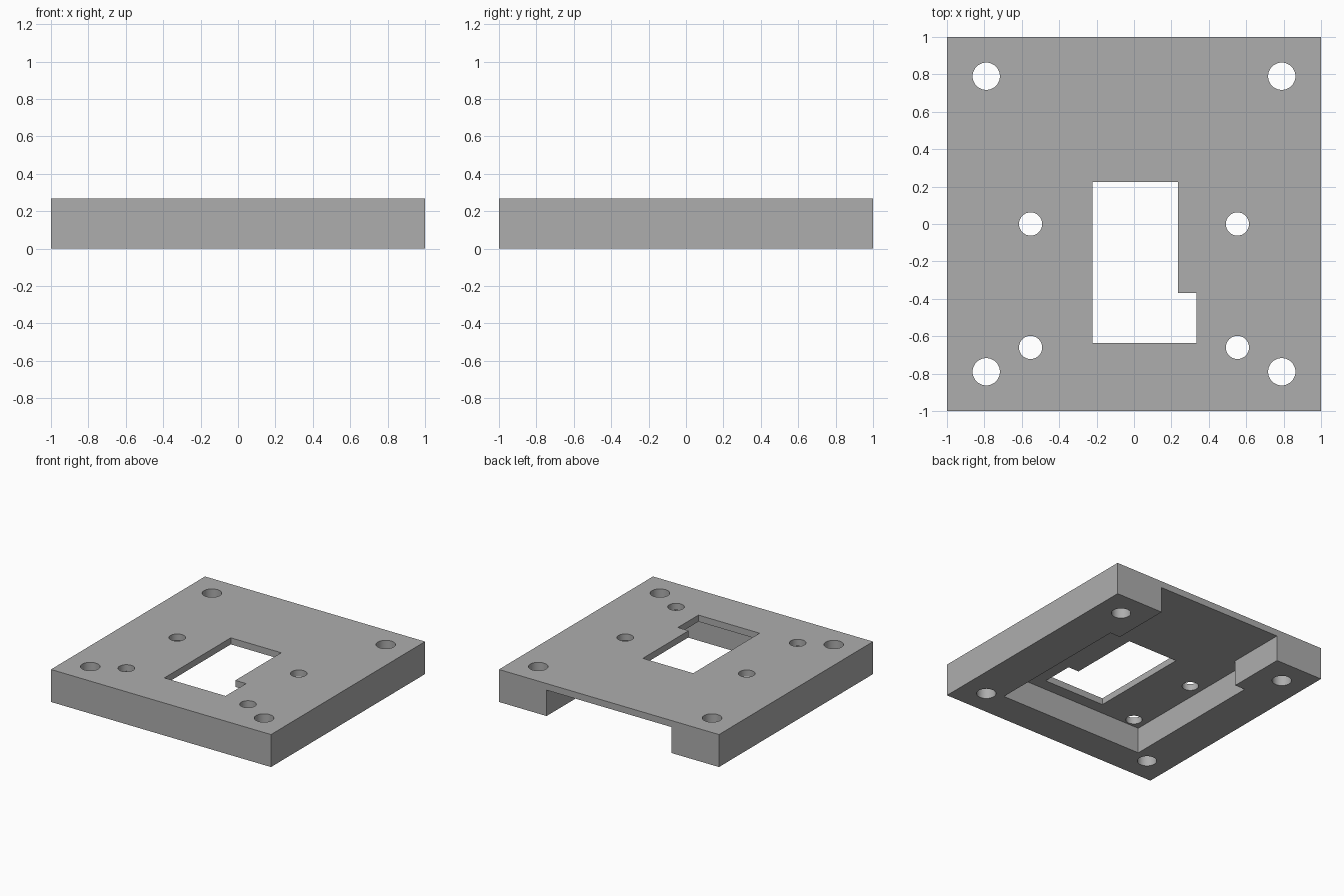
import bpy
import bmesh

if "Cube" in bpy.data.objects:
    bpy.data.objects.remove(bpy.data.objects["Cube"], do_unlink=True)

HEIGHT = 0.267
CEILING = 0.213   # underside of the thin top plate

grey = bpy.data.materials.new("plain grey")
grey.use_nodes = True
colour = (0.42, 0.42, 0.42, 1)
grey.diffuse_color = colour
grey.node_tree.nodes["Principled BSDF"].inputs["Base Color"].default_value = colour


def prism(name, outline, z0, z1):
    """Solid made by raising a flat outline from z0 to z1."""
    bm = bmesh.new()
    face = bm.faces.new([bm.verts.new((x, y, z0)) for x, y in outline])
    raised = bmesh.ops.extrude_face_region(bm, geom=[face])["geom"]
    verts = [v for v in raised if isinstance(v, bmesh.types.BMVert)]
    bmesh.ops.translate(bm, verts=verts, vec=(0, 0, z1 - z0))
    bmesh.ops.recalc_face_normals(bm, faces=bm.faces)
    mesh = bpy.data.meshes.new(name)
    bm.to_mesh(mesh)
    bm.free()
    mesh.materials.append(grey)
    obj = bpy.data.objects.new(name, mesh)
    bpy.context.collection.objects.link(obj)
    return obj


def drill(x, y, radius):
    bpy.ops.mesh.primitive_cylinder_add(vertices=48, radius=radius, depth=1, location=(x, y, 0))
    obj = bpy.context.object
    obj.name = "hole_cutter"
    obj.data.materials.append(grey)
    return obj


# Square block
plate = prism("mounting_plate", [(-1, -1), (1, -1), (1, 1), (-1, 1)], 0, HEIGHT)

# Pocket underneath, narrowing to a channel that opens at the back
half = [(0.66, -0.737), (0.66, 0.51), (0.567, 0.51), (0.567, 1.1)]
pocket = half + [(-x, y) for x, y in reversed(half)]
cutters = [prism("pocket_cutter", pocket, -0.1, CEILING)]

# Window with a side notch
window = [(-0.223, -0.637), (0.333, -0.637), (0.333, -0.37),
          (0.235, -0.37), (0.235, 0.225), (-0.223, 0.225)]
cutters.append(prism("window_cutter", window, -0.2, 0.5))

# Corner bolt holes and smaller inner screw holes
for side in (-1, 1):
    for y, x, radius in ((0.79, 0.79, 0.073), (-0.79, 0.79, 0.073),
                         (0, 0.553, 0.062), (-0.66, 0.553, 0.062)):
        cutters.append(drill(side * x, y, radius))

# Cut everything out and bake the result
bpy.ops.object.select_all(action="DESELECT")
plate.select_set(True)
bpy.context.view_layer.objects.active = plate
for cutter in cutters:
    cutter.hide_render = True
    mod = plate.modifiers.new("cut", "BOOLEAN")
    mod.operation = "DIFFERENCE"
    mod.solver = "EXACT"
    mod.object = cutter
    bpy.ops.object.modifier_apply(modifier=mod.name)
for cutter in cutters:
    bpy.data.objects.remove(cutter, do_unlink=True)

bpy.ops.object.shade_smooth_by_angle()
